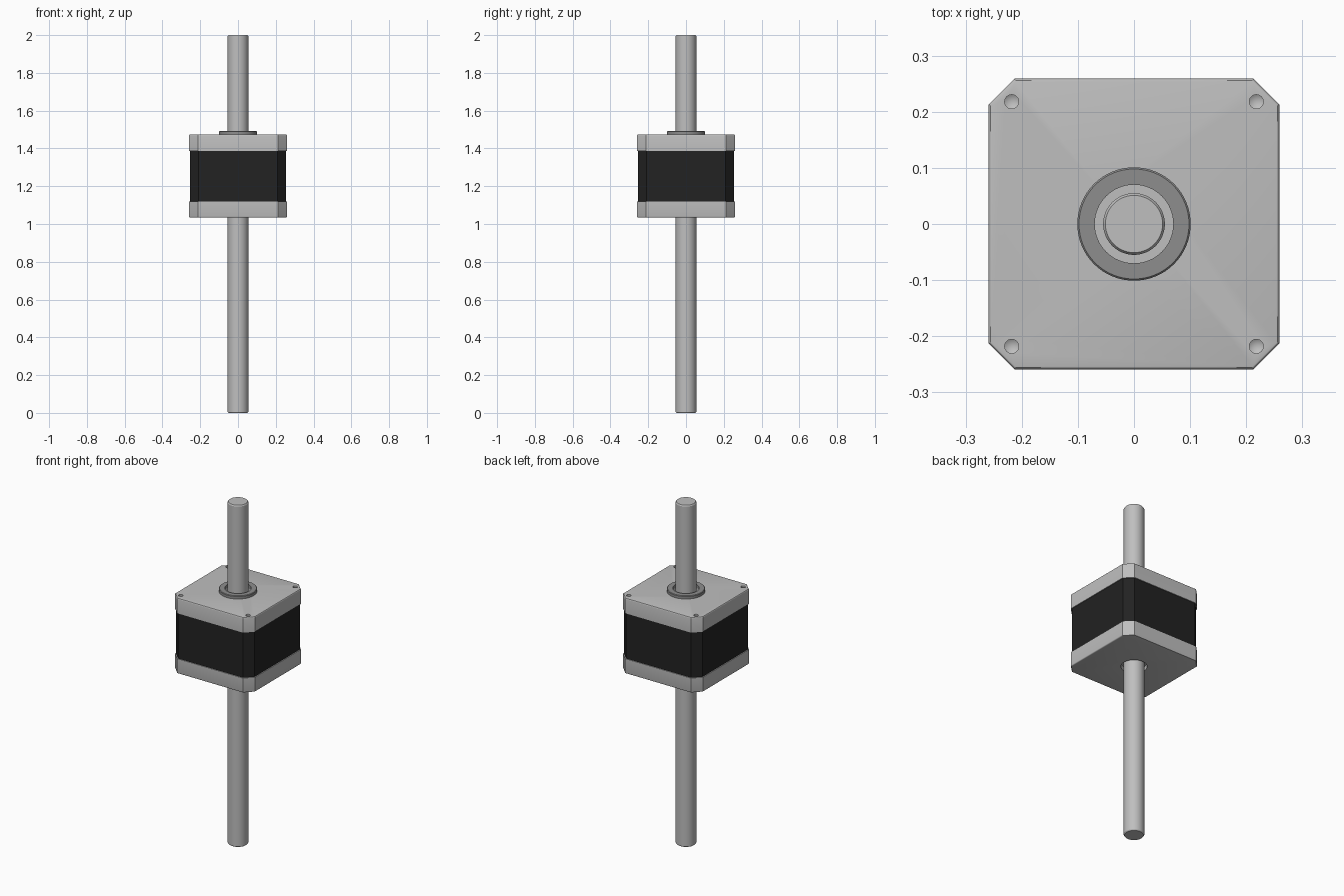
import bpy, bmesh, math

if "Cube" in bpy.data.objects:
    bpy.data.objects.remove(bpy.data.objects["Cube"])


def material(name, value):
    m = bpy.data.materials.new(name)
    m.diffuse_color = (value, value, value, 1)
    m.use_nodes = True
    m.node_tree.nodes["Principled BSDF"].inputs["Base Color"].default_value = m.diffuse_color
    return m


SILVER = material("silver metal", 0.52)
STEEL = material("dark steel", 0.27)
BLACK = material("black laminate", 0.016)


def finish(name, bm, mat):
    bmesh.ops.recalc_face_normals(bm, faces=bm.faces)
    me = bpy.data.meshes.new(name)
    bm.to_mesh(me)
    bm.free()
    me.materials.append(mat)
    ob = bpy.data.objects.new(name, me)
    bpy.context.collection.objects.link(ob)
    return ob


def smooth(ob):
    bpy.ops.object.select_all(action='DESELECT')
    ob.select_set(True)
    bpy.context.view_layer.objects.active = ob
    bpy.ops.object.shade_smooth_by_angle(angle=math.radians(30))


def lathe(name, profile, mat, closed=False, at=(0, 0), sides=64):
    """Revolve (radius, z) points around a vertical axis."""
    bm = bmesh.new()
    vs = [bm.verts.new((r + at[0], at[1], z)) for r, z in profile]
    pairs = list(zip(vs, vs[1:])) + ([(vs[-1], vs[0])] if closed else [])
    edges = [bm.edges.new(p) for p in pairs]
    bmesh.ops.spin(bm, geom=vs + edges, cent=(*at, 0), axis=(0, 0, 1),
                   angle=math.tau, steps=sides)
    bmesh.ops.remove_doubles(bm, verts=bm.verts, dist=1e-5)
    ob = finish(name, bm, mat)
    smooth(ob)
    return ob


def block(name, half, flat, z0, z1, mat):
    """Square prism with chamfered corners."""
    bm = bmesh.new()
    pts = [(half, -flat), (half, flat), (flat, half), (-flat, half),
           (-half, flat), (-half, -flat), (-flat, -half), (flat, -half)]
    base = bm.faces.new([bm.verts.new((x, y, z0)) for x, y in pts])
    out = bmesh.ops.extrude_face_region(bm, geom=[base])
    top = [v for v in out["geom"] if isinstance(v, bmesh.types.BMVert)]
    bmesh.ops.translate(bm, verts=top, vec=(0, 0, z1 - z0))
    return finish(name, bm, mat)


def round_rim(ob, z, width=0.006):
    """Round the outer edges lying at height z."""
    bm = bmesh.new()
    bm.from_mesh(ob.data)
    rim = [e for e in bm.edges if all(abs(v.co.z - z) < 1e-4 for v in e.verts)]
    bmesh.ops.bevel(bm, geom=rim, offset=width, segments=3, profile=0.5,
                    affect='EDGES')
    bm.to_mesh(ob.data)
    bm.free()


def cut(ob, cutter):
    mod = ob.modifiers.new("cut", 'BOOLEAN')
    mod.operation = 'DIFFERENCE'
    mod.solver = 'EXACT'
    mod.object = cutter
    bpy.context.view_layer.objects.active = ob
    bpy.ops.object.modifier_apply(modifier=mod.name)
    bpy.data.objects.remove(cutter)


# Motor housing: two metal end caps around a black core
core = block("stator_core", 0.254, 0.21, 1.12, 1.386, BLACK)
upper = block("upper_cap", 0.259, 0.213, 1.386, 1.474, SILVER)
lower = block("lower_cap", 0.259, 0.213, 1.034, 1.12, SILVER)
round_rim(upper, 1.474)
round_rim(lower, 1.034)

# Shaft recesses in both caps
cut(upper, lathe("bore", [(0, 1.45), (0.07, 1.45), (0.07, 1.5), (0, 1.5)], SILVER))
cut(lower, lathe("bore", [(0, 1.0), (0.07, 1.0), (0.07, 1.058), (0, 1.058)], SILVER))

# Screw holes with conical ends in the upper cap
for sx in (-1, 1):
    for sy in (-1, 1):
        cut(upper, lathe("drill", [(0, 1.437), (0.0125, 1.445), (0.0125, 1.5), (0, 1.5)],
                         SILVER, at=(0.218 * sx, 0.218 * sy), sides=24))
smooth(upper)
smooth(lower)

# Raised pilot collar
lathe("pilot_collar", [(0.07, 1.47), (0.101, 1.47), (0.101, 1.489),
                       (0.098, 1.492), (0.07, 1.492)], STEEL, closed=True)

# Long through shaft with chamfered ends
lathe("shaft", [(0, 0), (0.051, 0), (0.055, 0.006), (0.055, 1.994),
                (0.051, 2), (0, 2)], SILVER)
